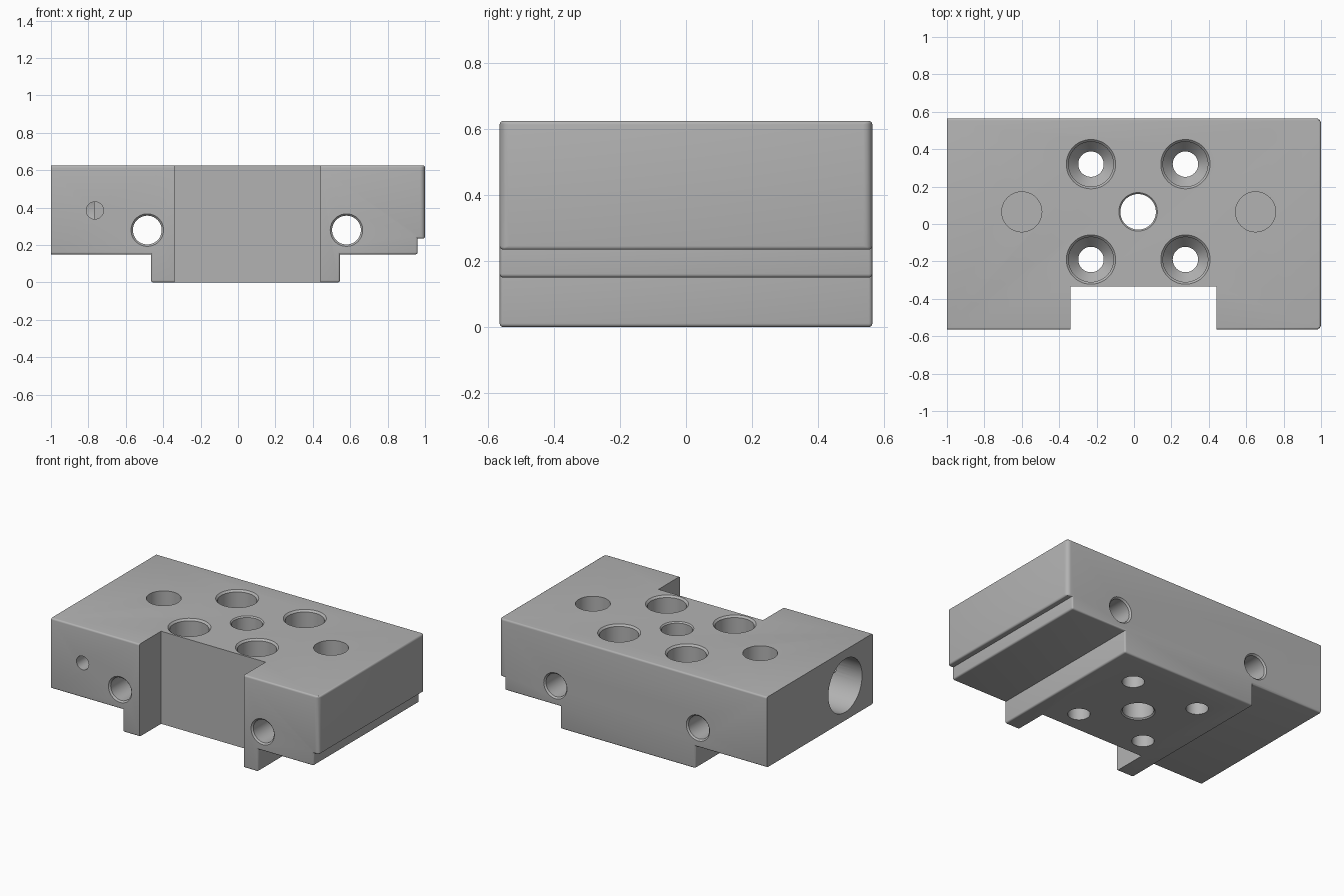
import bpy, bmesh, math
from mathutils import Vector

cube = bpy.data.objects.get("Cube")
if cube:
    bpy.data.objects.remove(cube, do_unlink=True)

metal = bpy.data.materials.new("plain grey metal")
metal.use_nodes = True
GREY = (0.45, 0.45, 0.45, 1)
metal.diffuse_color = GREY
metal.node_tree.nodes["Principled BSDF"].inputs["Base Color"].default_value = GREY

TOP, HALF_Y = 0.625, 0.565


def to_object(name, bm):
    bmesh.ops.recalc_face_normals(bm, faces=bm.faces)
    mesh = bpy.data.meshes.new(name)
    bm.to_mesh(mesh)
    bm.free()
    mesh.materials.append(metal)
    obj = bpy.data.objects.new(name, mesh)
    bpy.context.collection.objects.link(obj)
    return obj


def apply(obj, mod):
    bpy.context.view_layer.objects.active = obj
    bpy.ops.object.modifier_apply(modifier=mod.name)


def cut(obj, cutter):
    cutter.hide_render = True
    mod = obj.modifiers.new("cut", 'BOOLEAN')
    mod.object = cutter
    mod.solver = 'EXACT'
    apply(obj, mod)
    bpy.data.objects.remove(cutter, do_unlink=True)


def drill(obj, start, direction, profile, sides=48):
    """Cut a turned shape given as (radius, depth) steps from start."""
    bm = bmesh.new()
    turn = Vector((0, 0, 1)).rotation_difference(Vector(direction))
    rings = []
    for r, d in profile:
        ring = []
        for i in range(sides):
            a = math.tau * i / sides
            p = Vector((r * math.cos(a), r * math.sin(a), d))
            ring.append(bm.verts.new(Vector(start) + turn @ p))
        rings.append(ring)
    for low, high in zip(rings, rings[1:]):
        for i in range(sides):
            j = (i + 1) % sides
            bm.faces.new((low[i], low[j], high[j], high[i]))
    bm.faces.new(rings[0])
    bm.faces.new(rings[-1])
    cut(obj, to_object("drill_cutter", bm))


def through(r, length, chamfer=0.01):
    return [(r + chamfer, -0.05), (r + chamfer, 0), (r, chamfer),
            (r, length - chamfer), (r + chamfer, length),
            (r + chamfer, length + 0.05)]


# Stepped body: end profile pulled from front to back
outline = [(-1, TOP), (-1, 0.15), (-0.465, 0.15), (-0.465, 0), (0.545, 0),
           (0.545, 0.15), (0.96, 0.15), (0.96, 0.235), (1, 0.235), (1, TOP)]
bm = bmesh.new()
face = bm.faces.new([bm.verts.new((x, -HALF_Y, z)) for x, z in outline])
pulled = bmesh.ops.extrude_face_region(bm, geom=[face], use_keep_orig=True)
moved = [v for v in pulled["geom"] if isinstance(v, bmesh.types.BMVert)]
bmesh.ops.translate(bm, verts=moved, vec=(0, 2 * HALF_Y, 0))
bmesh.ops.recalc_face_normals(bm, faces=bm.faces)

# Round the convex edges, most at the vertical corners of the left end
weight = bm.edges.layers.float.new("bevel_weight_edge")
for e in bm.edges:
    a, b = (v.co for v in e.verts)
    upright = abs(a.z - b.z) > 0.3
    if upright and a.x > 0.99:
        e[weight] = 1.0
    elif e.is_convex and not upright and min(a.x, b.x) > -0.99:
        e[weight] = 0.4
    elif e.is_convex and not upright and abs(a.x - b.x) > 0.3:
        e[weight] = 0.4
body = to_object("mounting_block", bm)
bevel = body.modifiers.new("rounding", 'BEVEL')
bevel.limit_method = 'WEIGHT'
bevel.width = 0.035
bevel.segments = 4
apply(body, bevel)

# Front notch through the full height
bm = bmesh.new()
bmesh.ops.create_cube(bm, size=1)
for v in bm.verts:
    v.co = (0.44 if v.co.x > 0 else -0.34,
            -0.335 if v.co.y > 0 else -0.8,
            0.8 if v.co.z > 0 else -0.2)
cut(body, to_object("notch_cutter", bm))

# Four counterbored screw holes and the plain centre hole
down = (0, 0, -1)
screw = [(0.132, -0.05), (0.132, 0), (0.12, 0.012), (0.12, 0.25),
         (0.068, 0.31), (0.068, 0.8)]
for x in (-0.23, 0.275):
    for y in (-0.19, 0.32):
        drill(body, (x, y, TOP), down, screw)
drill(body, (0.022, 0.065, TOP), down, through(0.095, TOP, 0.008))

# Blind dowel holes in the top
for x in (-0.6, 0.65):
    drill(body, (x, 0.065, TOP), down, [(0.107, -0.05), (0.107, 0.24)])

# Cross holes from front to back
for x in (-0.485, 0.58):
    drill(body, (x, -HALF_Y, 0.28), (0, 1, 0), through(0.077, 2 * HALF_Y))

# Large end bore and the small set screw hole that meets it
drill(body, (-1, -0.27, 0.385), (1, 0, 0), [(0.18, -0.05), (0.18, 0.23)])
drill(body, (-0.765, -HALF_Y, 0.385), (0, 1, 0), [(0.046, -0.05), (0.046, 0.3)])

bpy.ops.object.select_all(action='DESELECT')
body.select_set(True)
bpy.context.view_layer.objects.active = body
bpy.ops.object.shade_smooth_by_angle(angle=math.radians(30))
